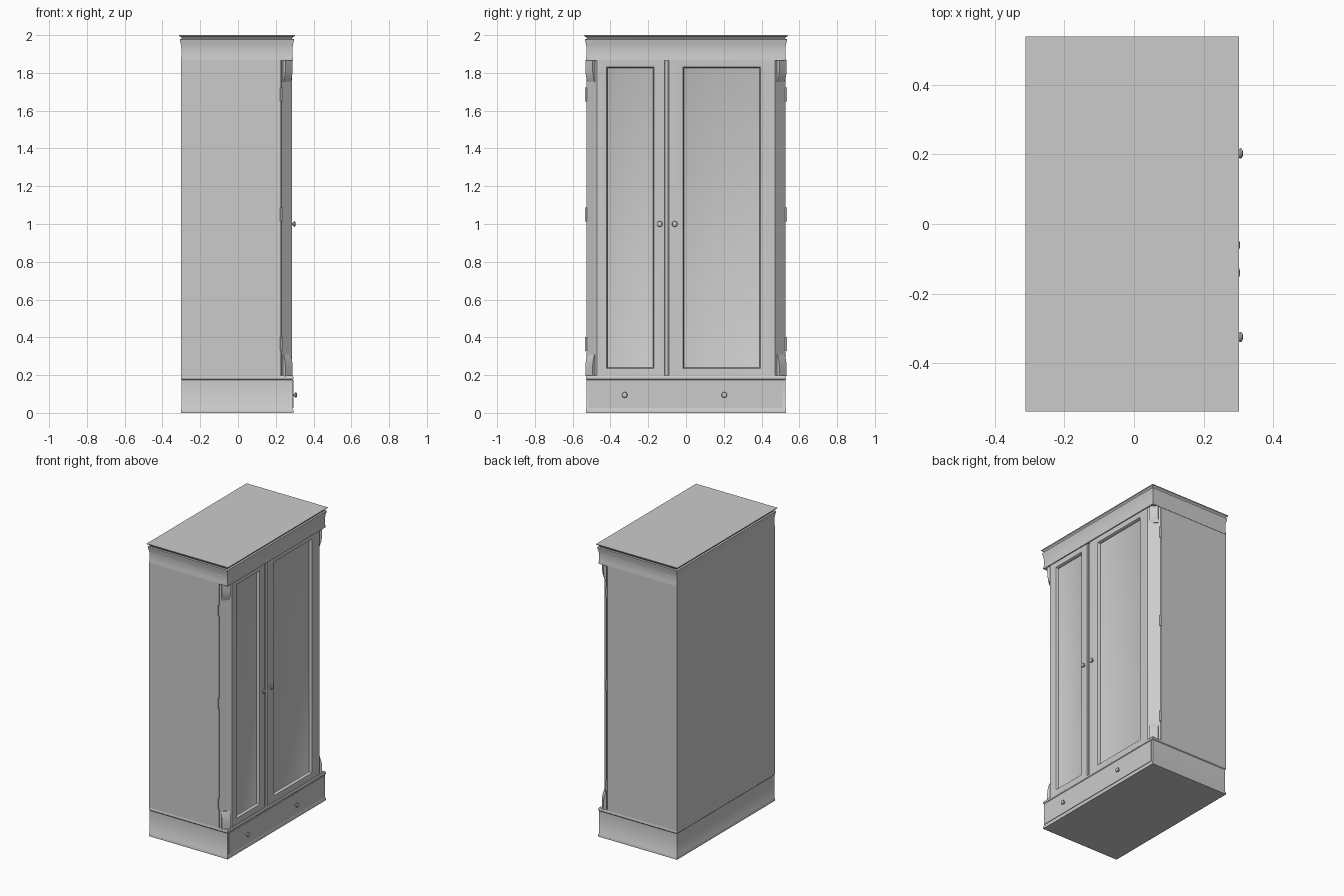
import bpy, bmesh, math
from mathutils import Vector, Matrix

if "Cube" in bpy.data.objects:
    bpy.data.objects.remove(bpy.data.objects["Cube"])


def finish(name, bm, smooth=False):
    bmesh.ops.recalc_face_normals(bm, faces=bm.faces[:])
    me = bpy.data.meshes.new(name)
    bm.to_mesh(me)
    bm.free()
    ob = bpy.data.objects.new(name, me)
    bpy.context.collection.objects.link(ob)
    if smooth:
        bpy.context.view_layer.objects.active = ob
        bpy.ops.object.select_all(action='DESELECT')
        ob.select_set(True)
        bpy.ops.object.shade_smooth_by_angle(angle=math.radians(35))
    return ob


def loft(name, rings, smooth=False):
    """Join successive closed loops of points and cap both ends."""
    bm = bmesh.new()
    vs = [[bm.verts.new(p) for p in r] for r in rings]
    for a, b in zip(vs, vs[1:]):
        for i in range(len(a)):
            j = (i + 1) % len(a)
            bm.faces.new((a[i], a[j], b[j], b[i]))
    bm.faces.new(vs[0])
    bm.faces.new(vs[-1])
    return finish(name, bm, smooth)


def plan(x0, x1, y0, y1, z):
    return [(x0, y0, z), (x1, y0, z), (x1, y1, z), (x0, y1, z)]


def front(x, y0, y1, z0, z1):
    return [(x, y0, z0), (x, y1, z0), (x, y1, z1), (x, y0, z1)]


def box(name, x0, x1, y0, y1, z0, z1):
    return loft(name, [plan(x0, x1, y0, y1, z0), plan(x0, x1, y0, y1, z1)])


def moulded(name, x0, x1, w, profile):
    """Rectangular body whose outline grows by d at each height z."""
    return loft(name, [plan(x0 - d, x1 + d, -w - d, w + d, z) for d, z in profile], True)


# plinth and cornice
moulded("plinth", -0.303, 0.293, 0.53,
        [(0, 0), (0, 0.015), (-0.004, 0.022), (-0.004, 0.175), (0, 0.18), (0, 0.19), (-0.004, 0.197)])
moulded("cornice", -0.303, 0.292, 0.53,
        [(0, 1.865), (0, 1.872), (-0.003, 1.885), (-0.003, 1.93), (-0.001, 1.95), (0.003, 1.965),
         (0.005, 1.978), (-0.006, 1.98), (-0.004, 1.986), (0.003, 1.992), (0.0095, 1.996), (0.0095, 2.0)])

# drawer front and carcass
box("drawer_front", 0.27, 0.293, -0.515, 0.512, 0.027, 0.173)
box("carcass", -0.303, 0.225, -0.528, 0.528, 0.19, 1.87)
box("carcass_core", 0.22, 0.24, -0.515, 0.515, 0.19, 1.87)


# framed doors with recessed panels
def door(name, y0, y1, p0, p1):
    def ring(x, d):
        return front(x, p0 + d, p1 - d, 0.24 + d, 1.827 - d)
    loft(name, [front(0.23, y0, y1, 0.197, 1.866), front(0.28, y0, y1, 0.197, 1.866),
                front(0.285, y0 + 0.004, y1 - 0.004, 0.197, 1.866),
                ring(0.285, -0.012), ring(0.282, -0.005), ring(0.275, -0.001),
                ring(0.264, 0), ring(0.262, 0.004)], True)


door("left_door", -0.475, -0.11, -0.415, -0.175)
door("right_door", -0.095, 0.475, -0.01, 0.39)
box("closing_strip", 0.23, 0.277, -0.112, -0.093, 0.197, 1.866)


# turned knobs
def knob(name, x, y, z):
    prof = [(0.007, -0.004), (0.006, 0.004), (0.012, 0.008), (0.015, 0.012), (0.013, 0.017), (0.006, 0.02)]
    n = 20
    loft(name, [[(x + h, y + r * math.cos(i * math.tau / n), z + r * math.sin(i * math.tau / n))
                 for i in range(n)] for r, h in prof], True)


for name, x, y, z in [("left_door_knob", 0.285, -0.14, 1.0), ("right_door_knob", 0.285, -0.06, 1.0),
                      ("left_drawer_knob", 0.293, -0.325, 0.095), ("right_drawer_knob", 0.293, 0.203, 0.095)]:
    knob(name, x, y, z)

# chamfered corners, corbels and hinges on both sides
for s, side in ((-1, "left"), (1, "right")):
    tri = [(0.23, 0.528), (0.285, 0.474), (0.23, 0.474)]
    loft(side + "_corner", [[(x, s * y, z) for x, y in tri] for z in (0.197, 1.866)])

    out = Vector((1, s, 0)).normalized()
    along = Vector((1, -s, 0)).normalized()
    mid = Vector((0.2575, s * 0.501, 0))
    corbel = [(-0.008, 0), (0.018, 0), (0.018, 0.045), (0.016, 0.07), (0.012, 0.09),
              (0.007, 0.105), (0.004, 0.115), (-0.008, 0.115)]
    for part, z0, k in (("upper", 1.867, -1), ("lower", 0.195, 1)):
        loft(f"{side}_{part}_corbel",
             [[mid + out * d + along * a + Vector((0, 0, z0 + k * h)) for d, h in corbel]
              for a in (-0.027, 0.027)], True)

    for i, z in enumerate((0.365, 1.05, 1.685)):
        bm = bmesh.new()
        bmesh.ops.create_cone(bm, cap_ends=True, segments=12, radius1=0.006, radius2=0.006, depth=0.075,
                              matrix=Matrix.Translation((0.229, s * 0.53, z)))
        finish(f"{side}_hinge_{i + 1}", bm, True)
